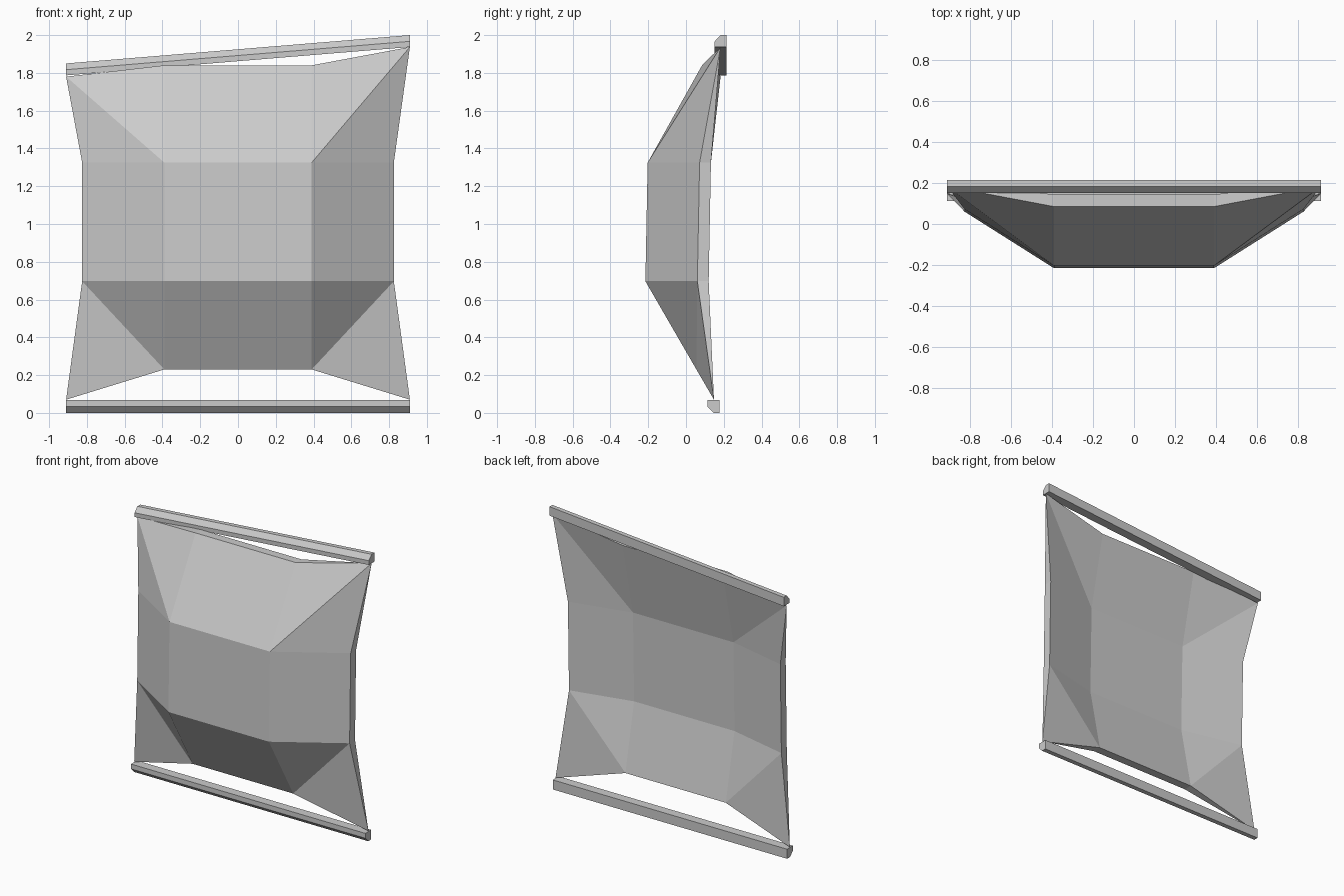
import bpy
import bmesh

if "Cube" in bpy.data.objects:
    bpy.data.objects.remove(bpy.data.objects["Cube"])

# One plain grey for cloth and spars
grey = bpy.data.materials.new("plain grey")
colour = (0.6, 0.6, 0.6, 1)
grey.use_nodes = True
grey.diffuse_color = colour
grey.node_tree.nodes["Principled BSDF"].inputs["Base Color"].default_value = colour


def finish(name, bm):
    bmesh.ops.recalc_face_normals(bm, faces=bm.faces)
    mesh = bpy.data.meshes.new(name)
    bm.to_mesh(mesh)
    bm.free()
    mesh.materials.append(grey)
    obj = bpy.data.objects.new(name, mesh)
    bpy.context.collection.objects.link(obj)


def spar(name, profile, z_left, z_right):
    """Extrude a (y, z) profile across the width, with its ends at two heights."""
    bm = bmesh.new()
    ends = [[bm.verts.new((x, y, z + dz)) for y, z in profile]
            for x, dz in ((-0.91, z_right), (0.91, z_left))]
    bm.faces.new(ends[0])
    bm.faces.new(ends[1])
    for i in range(len(profile)):
        j = (i + 1) % len(profile)
        bm.faces.new((ends[0][i], ends[0][j], ends[1][j], ends[1][i]))
    finish(name, bm)


# Chamfered spars: the upper one slopes up to the left
spar("upper_spar", [(0.152, 0), (0.152, 0.03), (0.183, 0.063), (0.215, 0.063),
                    (0.215, 0)], 1.937, 1.787)
spar("lower_spar", [(0.113, 0.067), (0.113, 0.033), (0.145, 0), (0.178, 0),
                    (0.178, 0.067)], 0, 0)

# Billowing sail: rows hold (edge x, edge y, edge z, middle y, middle z)
rows = [(0.91, 0.148, 0.07, 0.055, 0.23),
        (0.825, 0.06, 0.697, -0.215, 0.697),
        (0.825, 0.072, 1.325, -0.203, 1.325),
        (0.91, 0.183, 1.78, 0.085, 1.84)]
RIM_THICK, BELLY_THICK = 0.06, 0.234
bm = bmesh.new()
front, back = [], []
for r, (ex, ey, ez, my, mz) in enumerate(rows):
    lift = 0.157 if r == 3 else 0
    points = [(-ex, ey, ez), (-0.39, my, mz), (0.39, my, mz), (ex, ey, ez + lift)]
    front.append([bm.verts.new(p) for p in points])
    # The layers meet at the corners and are furthest apart in the belly
    layer = []
    for c, (x, y, z) in enumerate(points):
        if r in (0, 3) and c in (0, 3):
            layer.append(front[r][c])
        else:
            belly = r in (1, 2) and c in (1, 2)
            layer.append(bm.verts.new((x, y + (BELLY_THICK if belly else RIM_THICK), z)))
    back.append(layer)

for layer in (front, back):
    for r in range(3):
        for c in range(3):
            a, b = layer[r][c], layer[r][c + 1]
            d, e = layer[r + 1][c], layer[r + 1][c + 1]
            if c == 1 or r == 1:
                bm.faces.new((a, b, e, d))
            elif c == 0:
                # Corner folds mirror from side to side
                bm.faces.new((a, b, d))
                bm.faces.new((b, e, d))
            else:
                bm.faces.new((a, b, e))
                bm.faces.new((a, e, d))

# Hem strips close the rim between the layers
rim = ([(0, c) for c in range(4)] + [(r, 3) for r in range(1, 4)]
       + [(3, c) for c in (2, 1, 0)] + [(r, 0) for r in (2, 1)])
for (r0, c0), (r1, c1) in zip(rim, rim[1:] + rim[:1]):
    loop = [front[r0][c0], front[r1][c1], back[r1][c1], back[r0][c0]]
    bm.faces.new(list(dict.fromkeys(loop)))
finish("sail", bm)
